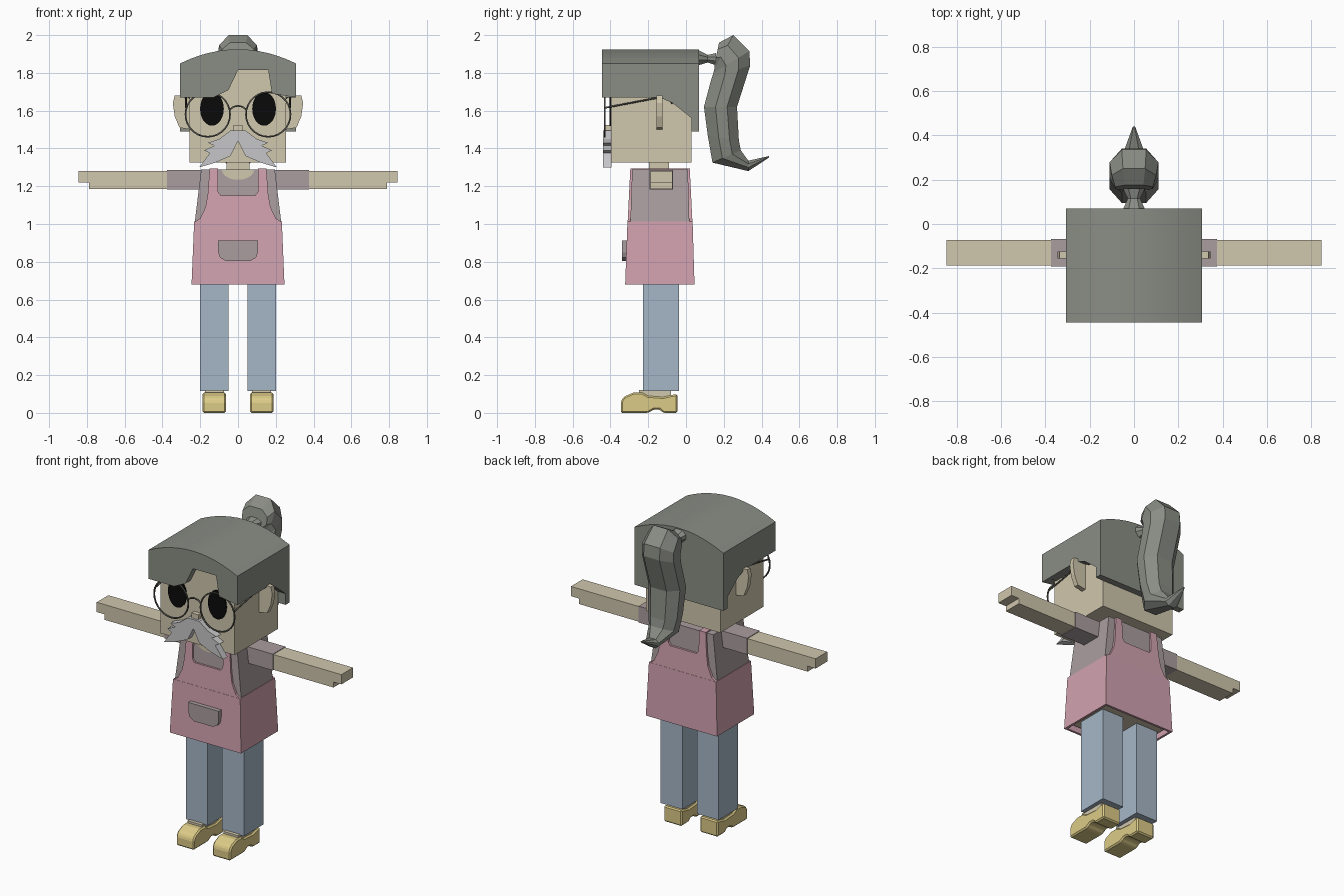
import bpy, bmesh, math
from mathutils import Vector

cube = bpy.data.objects.get("Cube")
if cube:
    bpy.data.objects.remove(cube, do_unlink=True)


def material(name, hexcode):
    srgb = [int(hexcode[i:i + 2], 16) / 255 for i in (0, 2, 4)]
    col = [c / 12.92 if c <= 0.04045 else ((c + 0.055) / 1.055) ** 2.4 for c in srgb] + [1]
    m = bpy.data.materials.new(name)
    m.use_nodes = True
    m.diffuse_color = col
    m.node_tree.nodes["Principled BSDF"].inputs["Base Color"].default_value = col
    return m


HAIR = material("grey hair", "8A8D85")
SKIN = material("skin", "D0C7AD")
SHIRT = material("mauve shirt", "AA9D9F")
APRON = material("pink apron", "D1A2B0")
JEANS = material("blue jeans", "A6B7C7")
SHOE = material("tan leather", "DCCB87")
WHISKER = material("silver whiskers", "C6C6C8")
BLACK = material("black eyes", "0A0A0A")
WIRE = material("dark wire", "55554F")


def finish(name, bm, mat):
    bmesh.ops.recalc_face_normals(bm, faces=bm.faces)
    me = bpy.data.meshes.new(name)
    bm.to_mesh(me)
    bm.free()
    me.materials.append(mat)
    ob = bpy.data.objects.new(name, me)
    bpy.context.collection.objects.link(ob)
    return ob


def loft(name, rings, mat):
    """Skin a closed solid through rings with equal point counts."""
    bm = bmesh.new()
    loops = [[bm.verts.new(p) for p in r] for r in rings]
    n = len(loops[0])
    for a, b in zip(loops, loops[1:]):
        for i in range(n):
            j = (i + 1) % n
            bm.faces.new((a[i], a[j], b[j], b[i]))
    bm.faces.new(loops[0])
    bm.faces.new(loops[-1])
    return finish(name, bm, mat)


def prism(name, outline, axis, a, b, mat, lean=0, z0=0):
    """Extrude a 2D outline along x or y; lean shifts y with height."""
    def at(d, u, v):
        return (d, u, v) if axis == "x" else (u, d + lean * (v - z0), v)
    return loft(name, [[at(d, u, v) for u, v in outline] for d in (a, b)], mat)


def rect(x0, x1, y0, y1, z):
    return [(x0, y0, z), (x1, y0, z), (x1, y1, z), (x0, y1, z)]


def box(name, x0, x1, y0, y1, z0, z1, mat):
    return loft(name, [rect(x0, x1, y0, y1, z) for z in (z0, z1)], mat)


def mirrored(half):
    """Complete an outline running from one side of x = 0."""
    return half + [(-x, z) for x, z in reversed(half) if x]


def tube(name, points, r, mat, cyclic=False):
    cu = bpy.data.curves.new(name, "CURVE")
    cu.dimensions = "3D"
    cu.bevel_depth = r
    cu.bevel_resolution = 1
    sp = cu.splines.new("POLY")
    sp.points.add(len(points) - 1)
    for p, co in zip(sp.points, points):
        p.co = (*co, 1)
    sp.use_cyclic_u = cyclic
    cu.materials.append(mat)
    ob = bpy.data.objects.new(name, cu)
    bpy.context.collection.objects.link(ob)
    return ob


def ellipse(cx, cz, rx, rz, n):
    return [(cx + rx * math.cos(math.tau * i / n), cz + rz * math.sin(math.tau * i / n))
            for i in range(n)]


# Head, neck and nose
box("head", -0.258, 0.254, -0.397, 0.03, 1.325, 1.83, SKIN)
box("neck", -0.06, 0.06, -0.195, -0.09, 1.2, 1.34, SKIN)
box("nose", -0.024, 0.024, -0.425, -0.39, 1.49, 1.525, SKIN)

# Hair: domed cap, notched fringe and longer back
W = 0.307
dome = [(W * (1 - i / 6), 1.925 - 0.075 * (1 - i / 6) ** 2) for i in range(13)]
cap = prism("hair_cap", [(-W, 1.67), (W, 1.67)] + dome, "y", -0.385, 0.07, HAIR)
fringe = prism("hair_fringe", [(-W, 1.67), (-0.13, 1.67), (-0.05, 1.71), (0.0, 1.815), (0.16, 1.815),
                               (0.18, 1.69), (W, 1.67)] + dome, "y", -0.445, -0.385, HAIR)
prism("hair_back", [(-0.14, 1.67), (-0.07, 1.64), (0.03, 1.56), (0.03, 1.49), (0.07, 1.49), (0.07, 1.67)],
      "x", -W, W, HAIR)
for ob in (cap, fringe):
    bpy.ops.object.select_all(action="DESELECT")
    ob.select_set(True)
    bpy.context.view_layer.objects.active = ob
    bpy.ops.object.shade_smooth_by_angle(angle=math.radians(25))


# Ponytail: sections from the inner to the outer (y, z) edge, with a half width
def section(inner, outer, w):
    p, q = Vector(inner), Vector(outer)
    shape = [(0.5, 0), (1, 0.35), (1, 0.7), (0.5, 1)]
    shape += [(-u, t) for u, t in reversed(shape)]
    return [(u * w, *p.lerp(q, t)) for u, t in shape]


loft("hair_tie", [section((0.065, 1.84), (0.065, 1.92), 0.05),
                  section((0.115, 1.855), (0.115, 1.895), 0.028),
                  section((0.16, 1.84), (0.16, 1.905), 0.05)], HAIR)
loft("ponytail", [section((0.15, 1.84), (0.175, 1.96), 0.085),
                  section((0.15, 1.82), (0.25, 2.0), 0.1),
                  section((0.145, 1.8), (0.335, 1.915), 0.11),
                  section((0.135, 1.77), (0.34, 1.84), 0.11),
                  section((0.095, 1.62), (0.27, 1.62), 0.11),
                  section((0.115, 1.47), (0.28, 1.44), 0.1),
                  section((0.14, 1.325), (0.29, 1.39), 0.085),
                  section((0.33, 1.28), (0.33, 1.335), 0.045),
                  section((0.44, 1.352), (0.44, 1.36), 0.005)], HAIR)

# Moustache
prism("moustache", mirrored([(0, 1.495), (0.04, 1.495), (0.1, 1.45), (0.16, 1.43), (0.125, 1.415),
                             (0.18, 1.39), (0.15, 1.375), (0.205, 1.3), (0.12, 1.325), (0.04, 1.36),
                             (0, 1.44)]), "y", -0.44, -0.395, WHISKER)

# Torso with neckline
loft("torso", [rect(-0.23, 0.23, -0.295, 0.018, 1.0), rect(-0.195, 0.195, -0.285, 0.01, 1.288)], SHIRT)
scoop = [(0.085 * math.cos(a), 1.286 + 0.052 * math.sin(a))
         for a in (math.pi + math.pi * i / 10 for i in range(11))]
prism("neckline", scoop, "y", -0.292, -0.285, SKIN)
box("hips", -0.215, 0.215, -0.285, 0.01, 0.7, 1.0, SKIN)

# Apron: open skirt, front and back bibs, pocket
skirt = loft("apron_skirt", [rect(-0.232, 0.232, -0.31, 0.035, 1.013),
                             rect(-0.246, 0.246, -0.322, 0.045, 0.68),
                             rect(-0.232, 0.232, -0.308, 0.031, 0.68),
                             rect(-0.22, 0.22, -0.298, 0.023, 1.0)], APRON)
bib = mirrored([(0.09, 1.15), (0.105, 1.17), (0.105, 1.295), (0.15, 1.295), (0.16, 1.16),
                (0.172, 1.09), (0.2, 1.03), (0.232, 1.01)])
prism("front_bib", bib, "y", -0.309, -0.29, APRON, 0.05, 1.01)
prism("back_bib", bib, "y", 0.015, 0.034, APRON, -0.05, 1.01)
pocket = mirrored([(0.105, 0.912), (0.105, 0.85), (0.095, 0.822), (0.065, 0.805)])
prism("pocket", pocket, "y", -0.34, -0.305, SHIRT)

shoe_side = [(-0.345, 0), (-0.345, 0.06), (-0.33, 0.085), (-0.28, 0.107), (-0.23, 0.107), (-0.2, 0.09),
             (-0.12, 0.084), (-0.08, 0.094), (-0.045, 0.1), (-0.045, 0), (-0.12, 0), (-0.14, 0.018),
             (-0.17, 0.018), (-0.2, 0)]
ear = [(0.25, 1.5), (0.31, 1.51), (0.335, 1.57), (0.345, 1.64), (0.335, 1.68), (0.28, 1.68), (0.25, 1.66)]
arm = [(0.37, 1.186), (0.79, 1.186), (0.79, 1.22), (0.845, 1.22), (0.845, 1.281), (0.37, 1.281)]

for side, s in (("left", 1), ("right", -1)):
    def span(a, b):
        return sorted((s * a, s * b))

    # Face details
    prism(side + "_ear", [(s * x, z) for x, z in ear], "y", -0.155, -0.125, SKIN)
    prism(side + "_eye", ellipse(s * 0.138, 1.61, 0.063, 0.09, 24), "y", -0.404, -0.396, BLACK)
    ring = [(x, -0.43, z) for x, z in ellipse(s * 0.16, 1.58, 0.118, 0.118, 28)]
    tube(side + "_lens_rim", ring, 0.005, WIRE, True)
    tube(side + "_temple", [(s * 0.275, -0.43, 1.615), (s * 0.275, -0.13, 1.672),
                            (s * 0.27, -0.08, 1.665), (s * 0.27, -0.075, 1.635)], 0.005, WIRE)
    # Arms
    box(side + "_sleeve", *span(0.14, 0.375), -0.192, -0.068, 1.183, 1.285, SHIRT)
    prism(side + "_arm", [(s * x, z) for x, z in arm], "y", -0.187, -0.072, SKIN)
    # Shoulder strap
    box(side + "_strap", *span(0.105, 0.15), -0.295, 0.02, 1.285, 1.295, APRON)
    # Legs and shoes
    box(side + "_leg", *span(0.05, 0.2), -0.228, -0.036, 0.115, 0.75, JEANS)
    box(side + "_ankle", *span(0.075, 0.175), -0.25, -0.08, 0.07, 0.12, SKIN)
    shoe = prism(side + "_shoe", shoe_side, "x", *span(0.063, 0.187), SHOE)
    bevel = shoe.modifiers.new("soft_edges", "BEVEL")
    bevel.width = 0.008
    bevel.segments = 1

tube("glasses_bridge", [(-0.045, -0.43, 1.605), (-0.025, -0.43, 1.62), (0, -0.43, 1.626),
                        (0.025, -0.43, 1.62), (0.045, -0.43, 1.605)], 0.005, WIRE)
